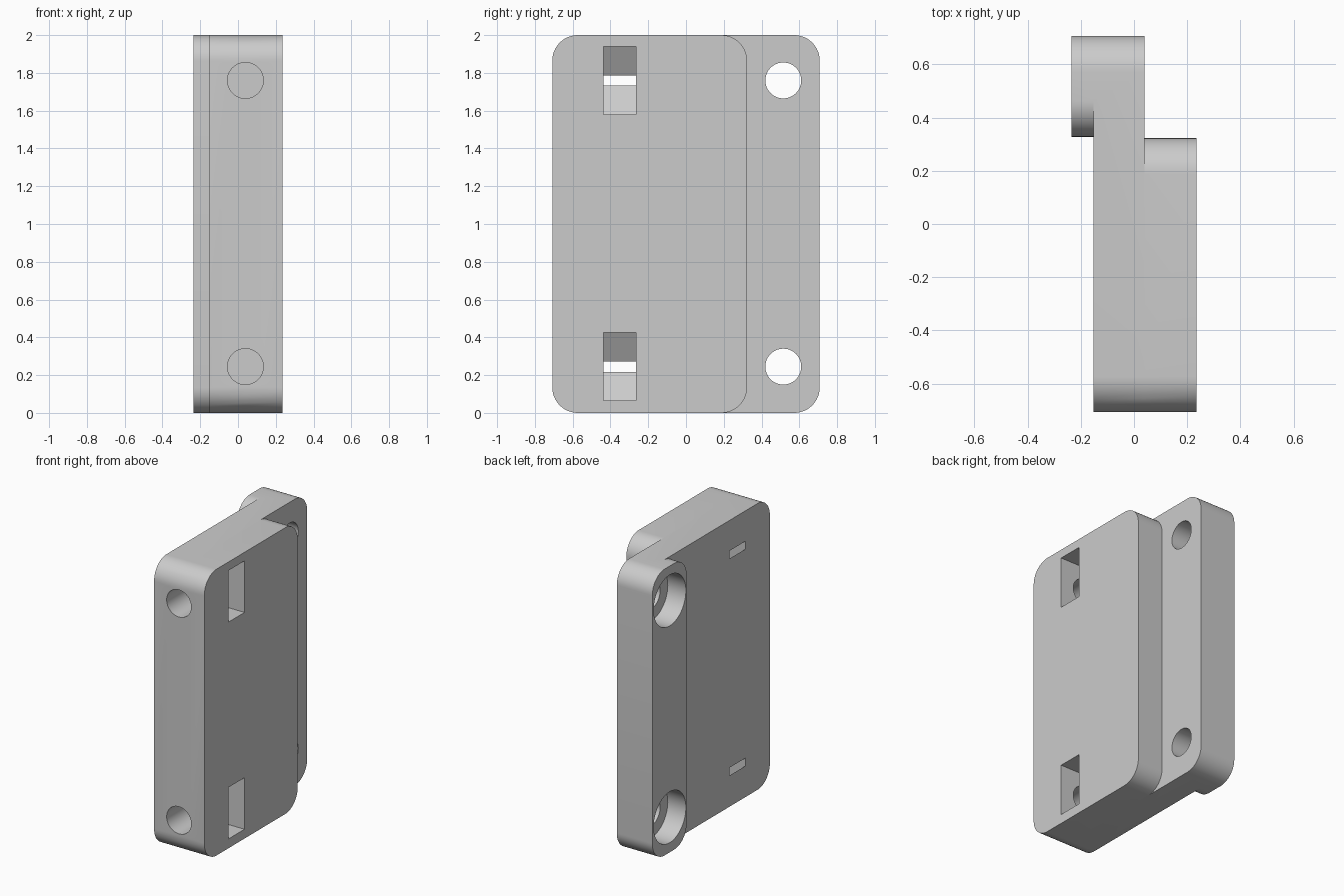
import bpy, bmesh
from math import cos, sin, pi
from mathutils import Vector

cube = bpy.data.objects.get("Cube")
if cube:
    bpy.data.objects.remove(cube, do_unlink=True)

grey = bpy.data.materials.new("plain grey")
grey.use_nodes = True
grey.diffuse_color = (0.6, 0.6, 0.6, 1)
grey.node_tree.nodes["Principled BSDF"].inputs["Base Color"].default_value = (0.6, 0.6, 0.6, 1)


def prism(name, outline, axis, start, end):
    """Extrude a 2D outline along x (outline in y, z) or y (outline in x, z)."""
    bm = bmesh.new()
    if axis == "x":
        points = [Vector((start, a, b)) for a, b in outline]
        step = Vector((end - start, 0, 0))
    else:
        points = [Vector((a, start, b)) for a, b in outline]
        step = Vector((0, end - start, 0))
    face = bm.faces.new([bm.verts.new(p) for p in points])
    made = bmesh.ops.extrude_face_region(bm, geom=[face])["geom"]
    bmesh.ops.translate(bm, vec=step, verts=[v for v in made if isinstance(v, bmesh.types.BMVert)])
    bmesh.ops.recalc_face_normals(bm, faces=bm.faces)
    mesh = bpy.data.meshes.new(name)
    bm.to_mesh(mesh)
    bm.free()
    mesh.materials.append(grey)
    obj = bpy.data.objects.new(name, mesh)
    bpy.context.collection.objects.link(obj)
    return obj


def circle(a, b, radius, sides=48):
    return [(a + radius * cos(2 * pi * i / sides), b + radius * sin(2 * pi * i / sides))
            for i in range(sides)]


def rounded(y0, y1, radius=0.135, steps=12):
    """Full-height rounded rectangle between two y positions."""
    corners = [(y1 - radius, 2 - radius), (y0 + radius, 2 - radius),
               (y0 + radius, radius), (y1 - radius, radius)]
    return [(cy + radius * cos(pi / 2 * (q + i / steps)), cz + radius * sin(pi / 2 * (q + i / steps)))
            for q, (cy, cz) in enumerate(corners) for i in range(steps + 1)]


def combine(target, tool, operation):
    mod = target.modifiers.new(operation.lower(), "BOOLEAN")
    mod.operation, mod.solver, mod.object = operation, "EXACT", tool
    bpy.context.view_layer.objects.active = target
    bpy.ops.object.modifier_apply(modifier=mod.name)
    bpy.data.objects.remove(tool, do_unlink=True)


# Stepped body: core plate, thick plate on one side, raised rail on the other
BACK, INNER, OUTER = -0.153, 0.039, 0.235
body = prism("stepped_plate", rounded(-0.708, 0.708), "x", BACK, INNER)
combine(body, prism("thick_plate", rounded(-0.708, 0.323), "x", INNER, OUTER), "UNION")
combine(body, prism("rail", rounded(0.328, 0.708), "x", -OUTER, BACK), "UNION")

# Upper and lower sets of fastener openings
for z in (0.245, 1.76):
    # Side-loading hexagonal nut slot, whose point breaks through the far face
    apothem = 0.18
    radius = apothem / cos(pi / 6)
    slot = [(0.3, z - apothem), (0.3, z + apothem), (INNER - radius / 2, z + apothem),
            (INNER - radius, z), (INNER - radius / 2, z - apothem)]
    combine(body, prism("nut_slot", slot, "y", -0.438, -0.264), "DIFFERENCE")
    # Screw hole from the front edge into the slot
    combine(body, prism("screw_hole", circle(INNER, z, 0.095), "y", -0.8, -0.35), "DIFFERENCE")
    # Counterbored through hole in the rail
    combine(body, prism("through_hole", circle(0.515, z, 0.095), "x", -0.4, 0.3), "DIFFERENCE")
    combine(body, prism("counterbore", circle(0.515, z, 0.178), "x", -0.4, -0.095), "DIFFERENCE")

# Smooth the rounded corners and bores, keep the edges sharp
bpy.ops.object.select_all(action="DESELECT")
body.select_set(True)
bpy.context.view_layer.objects.active = body
bpy.ops.object.shade_smooth_by_angle(angle=pi / 6)
